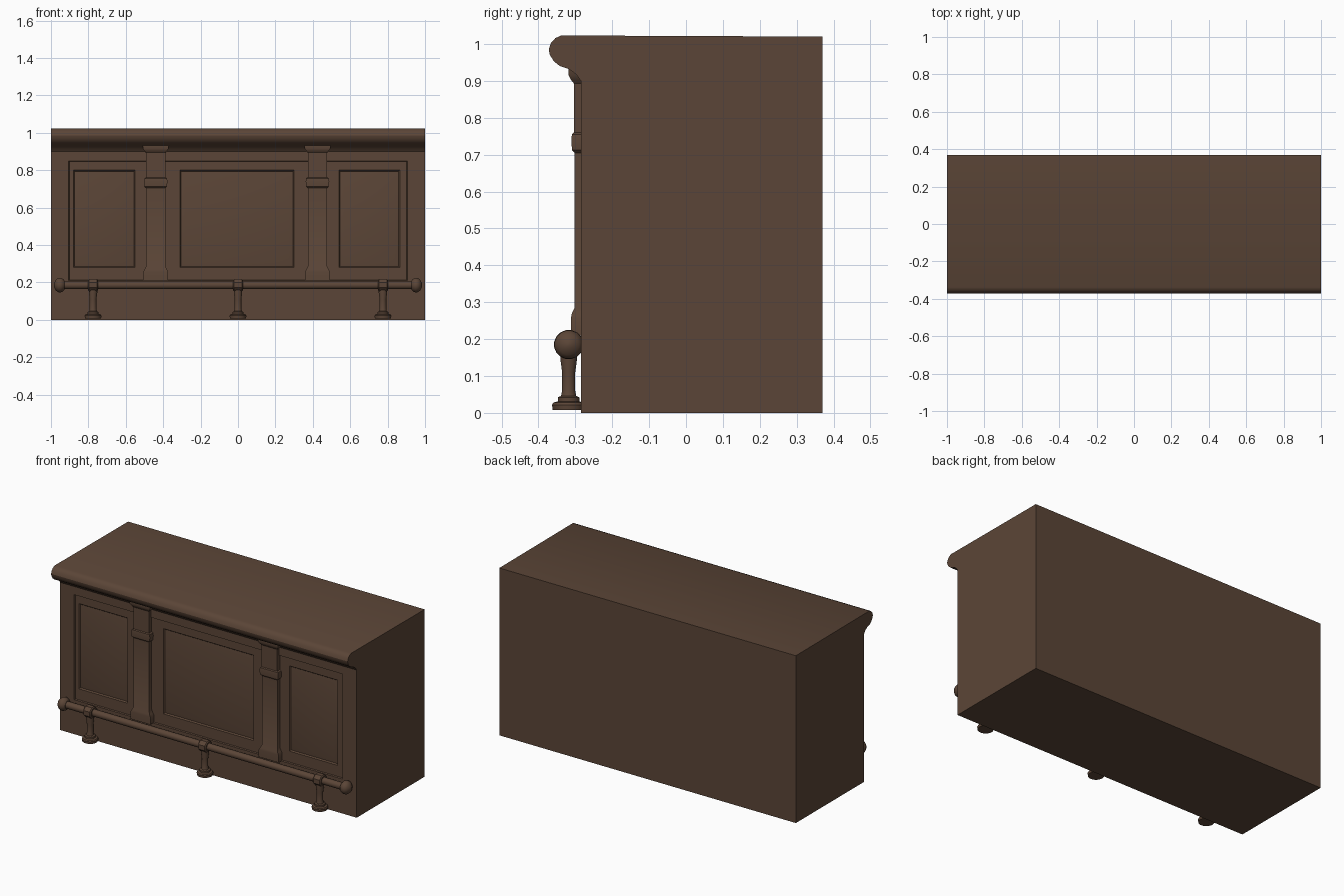
import bpy, bmesh, math
from mathutils import Vector

cube = bpy.data.objects.get("Cube")
if cube:
    bpy.data.objects.remove(cube)

wood = bpy.data.materials.new("dark brown wood")
wood.use_nodes = True
colour = (0.105, 0.06, 0.038, 1)
wood.diffuse_color = colour
wood.node_tree.nodes["Principled BSDF"].inputs["Base Color"].default_value = colour


def finish(name, bm, angle=35):
    bmesh.ops.recalc_face_normals(bm, faces=bm.faces)
    mesh = bpy.data.meshes.new(name)
    bm.to_mesh(mesh)
    bm.free()
    mesh.materials.append(wood)
    ob = bpy.data.objects.new(name, mesh)
    bpy.context.collection.objects.link(ob)
    bpy.ops.object.select_all(action='DESELECT')
    ob.select_set(True)
    bpy.context.view_layer.objects.active = ob
    bpy.ops.object.shade_smooth_by_angle(angle=math.radians(angle))
    return ob


def loft(name, rings, closed=True):
    """Bridge equal rings of points and cap both ends."""
    bm = bmesh.new()
    loops = [[bm.verts.new(p) for p in ring] for ring in rings]
    for a, b in zip(loops, loops[1:]):
        for i in range(len(a)):
            j = (i + 1) % len(a)
            bm.faces.new((a[i], a[j], b[j], b[i]))
    bm.faces.new(loops[0])
    bm.faces.new(loops[-1])
    return finish(name, bm)


def lathe(name, profile, x, y, z, axis='Z', sides=16):
    """Turn (radius, height) pairs about an axis."""
    rings = []
    for r, h in profile:
        ring = []
        for i in range(sides):
            a = math.tau * (i + 0.5) / sides
            u, v = r * math.cos(a), r * math.sin(a)
            ring.append((x + u, y + v, z + h) if axis == 'Z' else (x + h, y + u, z + v))
        rings.append(ring)
    return loft(name, rings)


# Counter body with a rounded bar nose
FRONT = -0.285
side = [(0.37, 0), (FRONT, 0), (FRONT, 0.9), (-0.298, 0.918), (-0.318, 0.932),
        (-0.342, 0.94), (-0.358, 0.953), (-0.369, 0.97), (-0.372, 0.985),
        (-0.366, 1.003), (-0.354, 1.016), (-0.338, 1.023), (0.37, 1.02)]
bm = bmesh.new()
ends = [[bm.verts.new((x, y, z)) for y, z in side] for x in (-1, 1)]
for i in range(len(side)):
    j = (i + 1) % len(side)
    bm.faces.new((ends[0][i], ends[0][j], ends[1][j], ends[1][i]))
bm.faces.new(ends[0])
bm.faces.new(ends[1])
bmesh.ops.recalc_face_normals(bm, faces=bm.faces)


def facing(y, x0, x1, z0, z1):
    found = []
    for f in bm.faces:
        c = f.calc_center_median()
        if f.normal.y < -0.99 and abs(c.y - y) < 0.001 and x0 < c.x < x1 and z0 < c.z < z1:
            found.append(f)
    return found


def cut(y, area, co, no):
    faces = facing(y, *area)
    geom = faces + list({e for f in faces for e in f.edges}) + list({v for f in faces for v in f.verts})
    bmesh.ops.bisect_plane(bm, geom=geom, plane_co=co, plane_no=no, dist=1e-5)


def cut_grid(y, area, xs, zs):
    for x in xs:
        cut(y, area, (x, 0, 0), (1, 0, 0))
    for z in zs:
        cut(y, area, (0, 0, z), (0, 0, 1))


def sink(faces, width, depth):
    bmesh.ops.inset_region(bm, faces=faces, thickness=width, depth=depth,
                           use_even_offset=True, use_boundary=True)
    bm.normal_update()


# Framed recess, then three fielded panels within it
frame = (-0.905, 0.905, 0.21, 0.85)
cut_grid(FRONT, (-1, 1, 0, 0.9), frame[:2], frame[2:])
sink(facing(FRONT, *frame), 0.003, -0.008)
inner = FRONT + 0.008
panels = [(-0.88, -0.55), (-0.31, 0.30), (0.54, 0.865)]
cut_grid(inner, frame, [x for p in panels for x in p], (0.28, 0.80))
for x0, x1 in panels:
    field = facing(inner, x0, x1, 0.28, 0.80)
    sink(field, 0.006, -0.008)
    sink(field, 0.022, 0.005)
finish("counter_body", bm, 25)

# Pilasters: (height, half width, front y)
steps = [(0.21, 0.067, -0.312), (0.255, 0.067, -0.312), (0.268, 0.06, -0.31),
         (0.285, 0.052, -0.302), (0.705, 0.052, -0.302), (0.712, 0.06, -0.309),
         (0.74, 0.063, -0.311), (0.755, 0.06, -0.309), (0.76, 0.052, -0.304),
         (0.893, 0.052, -0.304), (0.903, 0.06, -0.312), (0.915, 0.068, -0.318),
         (0.932, 0.07, -0.318)]
for label, x in (("right", -0.44), ("left", 0.425)):
    loft(label + "_pilaster", [[(x - w, y, z), (x + w, y, z), (x + w, -0.27, z), (x - w, -0.27, z)]
                               for z, w, y in steps])

# Foot rail with turned end knobs
RAIL_Y, RAIL_Z = -0.318, 0.185
lathe("foot_rail", [(0.021, -0.95), (0.021, 0.95)], 0, RAIL_Y, RAIL_Z, 'X')
knob = [(0.024, -0.03), (0.034, -0.022), (0.04, -0.008), (0.038, 0.006),
        (0.028, 0.018), (0.012, 0.026), (0.003, 0.028)]
for label, s in (("right", -1), ("left", 1)):
    lathe(label + "_rail_knob", [(r, s * h) for r, h in knob], s * 0.957, RAIL_Y, RAIL_Z, 'X')

# Rail posts with a collar around the rail
post = [(0.044, 0.008), (0.046, 0.022), (0.042, 0.028), (0.03, 0.031), (0.03, 0.042),
        (0.021, 0.046), (0.018, 0.06), (0.018, 0.11), (0.023, 0.145), (0.023, 0.16)]
collar = [(0.03, -0.026), (0.036, -0.021), (0.036, 0.021), (0.03, 0.026)]
for label, x in (("right", -0.775), ("centre", 0), ("left", 0.775)):
    lathe(label + "_rail_post", post, x, RAIL_Y, 0)
    lathe(label + "_rail_collar", collar, x, RAIL_Y, RAIL_Z, 'X', 8)
